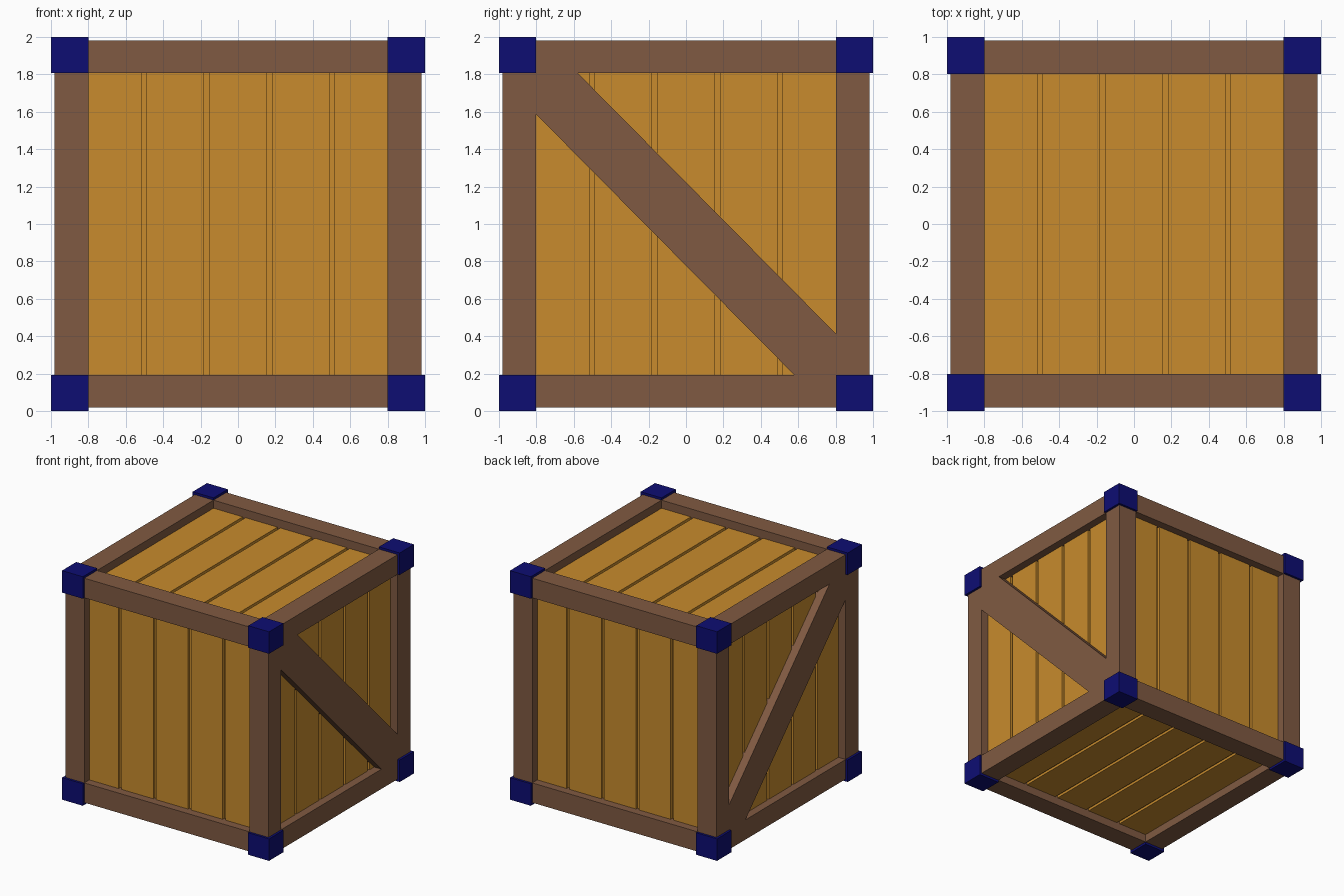
import bpy
import bmesh
from itertools import product
from mathutils import Vector

if "Cube" in bpy.data.objects:
    bpy.data.objects.remove(bpy.data.objects["Cube"], do_unlink=True)

CENTRE = Vector((0, 0, 1))
INNER = (0.799, 0.803, 0.808)   # half size of the frame opening on x, y, z
FRAME = 0.98                    # frame face
PLANK = 0.91                    # plank face
CORE = 0.888                    # bottom of the plank grooves
PITCH, GAP = 0.335, 0.027


def material(name, rgb):
    m = bpy.data.materials.new(name)
    m.use_nodes = True
    m.diffuse_color = (*rgb, 1)
    bsdf = next(n for n in m.node_tree.nodes if n.type == 'BSDF_PRINCIPLED')
    bsdf.inputs["Base Color"].default_value = (*rgb, 1)
    return m


plank_wood = material("plank_wood", (0.58, 0.26, 0.026))
frame_wood = material("frame_wood", (0.216, 0.102, 0.054))
blue_metal = material("blue_metal", (0.004, 0.004, 0.171))


def finish(name, bm, mat):
    bmesh.ops.recalc_face_normals(bm, faces=bm.faces)
    mesh = bpy.data.meshes.new(name)
    bm.to_mesh(mesh)
    bm.free()
    mesh.materials.append(mat)
    obj = bpy.data.objects.new(name, mesh)
    obj.location = CENTRE
    bpy.context.collection.objects.link(obj)
    return obj


def box(name, spans, mat):
    """Box from three (low, high) spans around the crate centre."""
    bm = bmesh.new()
    bmesh.ops.create_cube(bm, size=1)
    for v in bm.verts:
        v.co = Vector([(a + b) / 2 + c * (b - a) for (a, b), c in zip(spans, v.co)])
    return finish(name, bm, mat)


def side_span(sign, near, far):
    return tuple(sorted((sign * near, sign * far)))


# Inner box, seen at the bottom of the grooves
box("inner_box", [(-CORE, CORE)] * 3, plank_wood)

# Five planks on each side: (face axis, axis across the planks, side names)
sides = [(0, 1, ("right", "left")), (1, 0, ("front", "back")), (2, 0, ("bottom", "top"))]
for axis, across, names in sides:
    for sign, side in zip((-1, 1), names):
        for i in range(5):
            mid = (i - 2) * PITCH
            half = (PITCH - GAP) / 2
            spans = [(-CORE, CORE)] * 3
            spans[axis] = side_span(sign, CORE - 0.02, PLANK)
            spans[across] = (max(mid - half, -CORE), min(mid + half, CORE))
            box(f"{side}_plank_{i + 1}", spans, plank_wood)

# Twelve frame beams
for axis, label in enumerate(("crossways_beam", "lengthways_beam", "upright_post")):
    others = [a for a in range(3) if a != axis]
    for signs in product((-1, 1), repeat=2):
        spans = [(-INNER[axis], INNER[axis])] * 3
        for a, s in zip(others, signs):
            spans[a] = side_span(s, INNER[a], FRAME)
        box(label, spans, frame_wood)

# Eight corner caps
for signs in product((-1, 1), repeat=3):
    box("corner_cap", [side_span(s, n, 1) for s, n in zip(signs, INNER)], blue_metal)

# Diagonal brace on the left and right, trimmed to the frame opening
y, z = INNER[1:]
cut_y, cut_z = 0.58, 0.588
outline = [(-y, z), (-cut_y, z), (y, -cut_z), (y, -z), (cut_y, -z), (-y, cut_z)]
for sign, side in ((1, "left"), (-1, "right")):
    bm = bmesh.new()
    face = bm.faces.new([bm.verts.new((sign * CORE, *p)) for p in outline])
    new = bmesh.ops.extrude_face_region(bm, geom=[face])["geom"]
    bmesh.ops.translate(bm, vec=(sign * (FRAME - CORE), 0, 0),
                        verts=[v for v in new if isinstance(v, bmesh.types.BMVert)])
    finish(f"{side}_diagonal_brace", bm, frame_wood)
